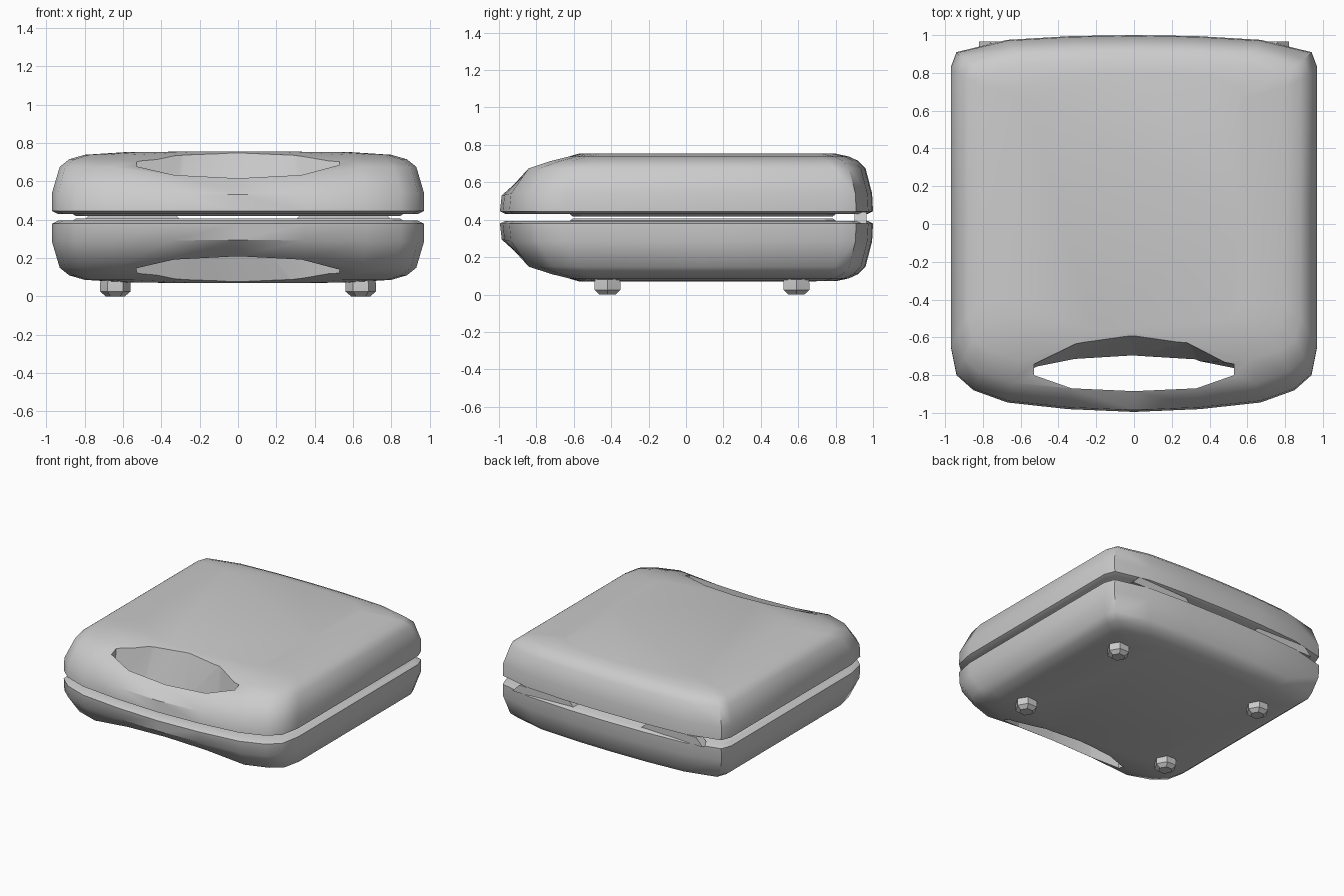
import bpy, bmesh, math

if "Cube" in bpy.data.objects:
    bpy.data.objects.remove(bpy.data.objects["Cube"])

MID = 0.412  # mirror height between lid and base

# half plan outline, back centre round to front centre
HALF = [(0, 1.0), (0.33, 0.995), (0.67, 0.975), (0.94, 0.91), (0.97, 0.83),
        (0.97, 0.1), (0.97, -0.65), (0.94, -0.80), (0.85, -0.88), (0.67, -0.945),
        (0.35, -0.98), (0, -0.995)]
# rings: side inset, back inset, front inset, height, height at front middle
RINGS = [(0.03, 0.03, 0.03, 0.43, 0.43),
         (0, 0, 0, 0.445, 0.445),
         (0, 0.005, 0.01, 0.54, 0.53),
         (0.04, 0.04, 0.11, 0.675, 0.615),
         (0.09, 0.08, 0.24, 0.715, 0.685),
         (0.17, 0.13, 0.34, 0.738, 0.73),
         (0.40, 0.20, 0.43, 0.753, 0.755)]


def full(half):
    return half + [(-x, y) for x, y in reversed(half) if x > 0]


def loft(name, rings, smooth=None):
    """Skin closed loops of 3D points and cap both ends."""
    bm = bmesh.new()
    loops = [[bm.verts.new(p) for p in r] for r in rings]
    for a, b in zip(loops, loops[1:]):
        n = len(a)
        for i in range(n):
            bm.faces.new((a[i], a[(i + 1) % n], b[(i + 1) % n], b[i]))
    bm.faces.new(loops[0])
    bm.faces.new(loops[-1])
    bmesh.ops.recalc_face_normals(bm, faces=bm.faces)
    me = bpy.data.meshes.new(name)
    bm.to_mesh(me)
    bm.free()
    ob = bpy.data.objects.new(name, me)
    bpy.context.collection.objects.link(ob)
    if smooth:
        smooth_by_angle(ob, smooth)
    return ob


def smooth_by_angle(ob, degrees):
    bpy.ops.object.select_all(action='DESELECT')
    ob.select_set(True)
    bpy.context.view_layer.objects.active = ob
    bpy.ops.object.shade_smooth_by_angle(angle=math.radians(degrees))


def flip(z, s):
    return MID + s * (z - MID)


def shell(name, s):
    # rounded body, scooped at the middle of the front
    rings = []
    for ix, ib, jf, z, zf in RINGS:
        ring = []
        for x, y in full(HALF):
            w = max(0, 1 - (x / 0.67) ** 2) if y < -0.6 else 0
            ring.append((x * (1 - ix / 0.97), y * (1 - (ib if y > 0 else jf)),
                         flip(z + (zf - z) * w, s)))
        rings.append(ring)
    body = loft(name, rings)

    # handle opening with a sloping rear wall
    front = [(0.53, -0.80), (0.33, -0.87), (0, -0.885)]
    low = full([(0, -0.705), (0.33, -0.725), (0.53, -0.765)] + front)
    high = full([(0, -0.575), (0.27, -0.61), (0.53, -0.735)] + front)
    cutter = loft(name + "_handle_cutter",
                  [[(x, y, flip(z, s)) for x, y in pts]
                   for pts, z in ((low, 0.40), (high, 0.80))])
    cutter.hide_render = True
    mod = body.modifiers.new("handle", 'BOOLEAN')
    mod.operation = 'DIFFERENCE'
    mod.solver = 'EXACT'
    mod.object = cutter
    bpy.context.view_layer.objects.active = body
    bpy.ops.object.modifier_apply(modifier=mod.name)
    bpy.data.objects.remove(cutter)
    smooth_by_angle(body, 40)

    # raised plate inside the gap
    def rect(d, z):
        x, a, b, c = 0.86 - d, -0.62 + d, 0.80 - d, 0.05
        return [(p, q, flip(z, s)) for p, q in (
            (x, a + c), (x, b - c), (x - c, b), (c - x, b),
            (-x, b - c), (-x, a + c), (c - x, a), (x - c, a))]
    loft(name + "_plate", [rect(0, 0.44), rect(0, 0.428), rect(0.015, 0.418)])


shell("lid", 1)
shell("base", -1)

for sx in (-1, 1):
    # hinge blocks at the back
    loft("hinge", [[(sx * x, y, z) for x, z in
                    ((0.28, 0.38), (0.82, 0.38), (0.76, 0.44), (0.34, 0.44))]
                   for y in (0.90, 0.965)])
    # hexagonal feet
    for y in (-0.42, 0.59):
        loft("foot", [[(sx * 0.64 + r * math.cos(i * math.pi / 3),
                        y + r * math.sin(i * math.pi / 3), z) for i in range(6)]
                      for r, z in ((0.05, 0), (0.08, 0.025), (0.08, 0.06), (0.075, 0.1))],
             35)
